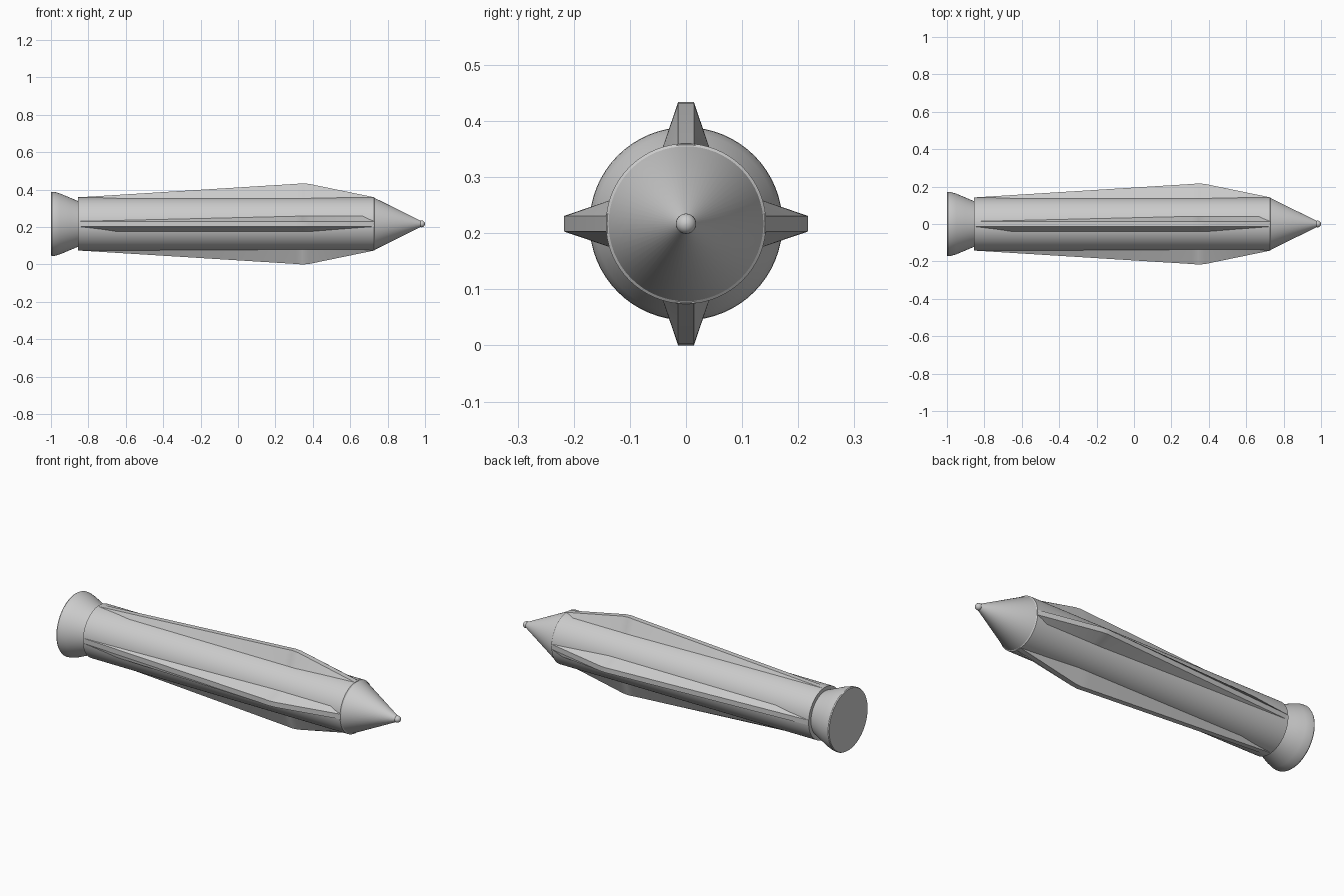
import bpy, bmesh, math
from mathutils import Matrix

if "Cube" in bpy.data.objects:
    bpy.data.objects.remove(bpy.data.objects["Cube"])

AXIS_Z = 0.217
SIDES = 64


def finish(name, bm, angle=30):
    bmesh.ops.recalc_face_normals(bm, faces=bm.faces)
    mesh = bpy.data.meshes.new(name)
    bm.to_mesh(mesh)
    bm.free()
    obj = bpy.data.objects.new(name, mesh)
    bpy.context.collection.objects.link(obj)
    obj.location.z = AXIS_Z
    bpy.ops.object.select_all(action='DESELECT')
    obj.select_set(True)
    bpy.context.view_layer.objects.active = obj
    bpy.ops.object.shade_smooth_by_angle(angle=math.radians(angle))
    return obj


def lathe(name, profile):
    """Revolve (x, radius) points around the long axis and cap both ends."""
    bm = bmesh.new()
    rings = []
    for x, r in profile:
        rings.append([bm.verts.new((x, r * math.cos(a), r * math.sin(a)))
                      for a in (2 * math.pi * i / SIDES for i in range(SIDES))])
    for a, b in zip(rings, rings[1:]):
        for i in range(SIDES):
            j = (i + 1) % SIDES
            bm.faces.new((a[i], a[j], b[j], b[i]))
    bm.faces.new(rings[0])
    bm.faces.new(rings[-1])
    return finish(name, bm)


def fin(name, angle):
    """Tapered ridge: wide root inside the body, narrow flat crest."""
    bm = bmesh.new()
    sections = []
    for x, r in [(-0.855, 0.142), (0.31, 0.214), (0.345, 0.217), (0.38, 0.214), (0.73, 0.142)]:
        pts = [(-0.047, 0.12), (-0.014, r), (0.014, r), (0.047, 0.12)]
        sections.append([bm.verts.new((x, y, z)) for y, z in pts])
    for a, b in zip(sections, sections[1:]):
        for i in range(4):
            j = (i + 1) % 4
            bm.faces.new((a[i], a[j], b[j], b[i]))
    bm.faces.new(sections[0])
    bm.faces.new(sections[-1])
    bm.transform(Matrix.Rotation(angle, 4, 'X'))
    return finish(name, bm, 20)


# Main tube
lathe("body", [(-0.855, 0.143), (0.728, 0.143), (0.732, 0.138)])

# Pointed nose with a small rounded tip
lathe("nose_cone", [(0.725, 0.139), (0.732, 0.138), (0.982, 0.014)])
tip = [(0.982 + 0.018 * math.sin(t), max(0.018 * math.cos(t), 0.0005))
       for t in (math.radians(d) for d in range(-90, 91, 15))]
lathe("nose_tip", tip)

# Flared tail
lathe("tail_nozzle", [(-1.0, 0.169), (-0.995, 0.172), (-0.98, 0.171), (-0.95, 0.162),
                      (-0.90, 0.141), (-0.85, 0.120)])

# Four ridges around the body
for k, side in enumerate(("top", "front", "bottom", "back")):
    fin("fin_" + side, k * math.pi / 2)
